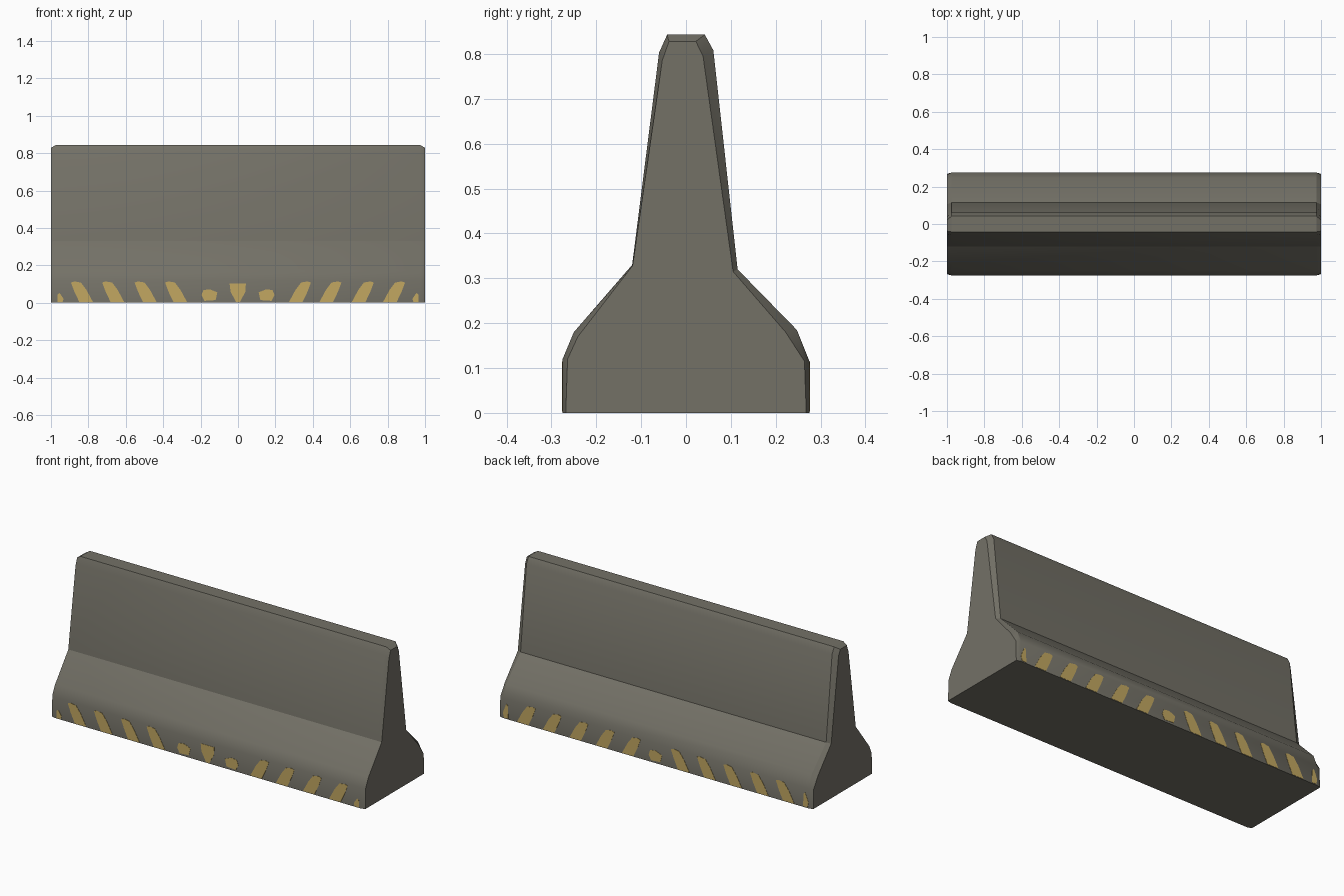
import bpy, bmesh, math

if "Cube" in bpy.data.objects:
    bpy.data.objects.remove(bpy.data.objects["Cube"])


def material(name, rgb):
    m = bpy.data.materials.new(name)
    m.diffuse_color = (*rgb, 1)
    m.use_nodes = True
    m.node_tree.nodes["Principled BSDF"].inputs["Base Color"].default_value = m.diffuse_color
    return m


concrete = material("concrete_grey", (0.172, 0.164, 0.134))
yellow = material("faded_yellow", (0.54, 0.39, 0.12))


def finish(bm, name, mat):
    bmesh.ops.recalc_face_normals(bm, faces=bm.faces)
    me = bpy.data.meshes.new(name)
    bm.to_mesh(me)
    bm.free()
    me.materials.append(mat)
    ob = bpy.data.objects.new(name, me)
    bpy.context.collection.objects.link(ob)
    return ob


# Barrier body: cross-section loops, slightly shrunk at the two ends
full = [(-0.275, 0), (-0.275, 0.12), (-0.25, 0.18), (-0.12, 0.33), (-0.06, 0.803), (-0.042, 0.843),
        (0.042, 0.843), (0.061, 0.808), (0.115, 0.32), (0.247, 0.185), (0.275, 0.115), (0.275, 0)]
end = [(-0.268, 0), (-0.264, 0.12), (-0.241, 0.17), (-0.119, 0.328), (-0.053, 0.785), (-0.038, 0.828),
       (0.022, 0.828), (0.038, 0.795), (0.105, 0.315), (0.222, 0.18), (0.264, 0.115), (0.268, 0)]
bm = bmesh.new()
rings = []
for x, prof in ((-1, end), (-0.975, full), (0.975, full), (1, end)):
    rings.append([bm.verts.new((x, y, z)) for y, z in prof])
n = len(full)
for a, b in zip(rings, rings[1:]):
    for i in range(n):
        j = (i + 1) % n
        bm.faces.new((a[i], a[j], b[j], b[i]))
bm.faces.new(rings[0])
bm.faces.new(rings[-1])
body = finish(bm, "barrier_body", concrete)
bpy.context.view_layer.objects.active = body
body.select_set(True)
bpy.ops.object.shade_smooth_by_angle(angle=math.radians(28))


# Painted hazard marks: thin plates on the vertical foot
def plate(bm, outline, side):
    y0, y1 = side * 0.273, side * 0.2765
    a = [bm.verts.new((x, y0, z)) for x, z in outline]
    b = [bm.verts.new((x, y1, z)) for x, z in outline]
    bm.faces.new(a)
    bm.faces.new(b)
    for i in range(len(a)):
        j = (i + 1) % len(a)
        bm.faces.new((a[i], a[j], b[j], b[i]))


stripe = [(-0.055, 0.003), (0.018, 0.003), (0.045, 0.06), (0.063, 0.108), (0.045, 0.114),
          (0.01, 0.108), (-0.02, 0.068)]
blob = [(-0.03, 0.014), (0.03, 0.01), (0.045, 0.04), (0.035, 0.068), (0.0, 0.072), (-0.04, 0.055)]
tip = [(-0.012, 0.003), (0.016, 0.003), (0.014, 0.045), (0.004, 0.052), (-0.018, 0.02)]
wedge = [(-0.01, 0.003), (0.01, 0.003), (0.04, 0.06), (0.042, 0.103), (-0.045, 0.103), (-0.04, 0.06)]


def place(bm, shape, x, lean, side):
    plate(bm, [(x + lean * px, pz) for px, pz in shape], side)


# Front marks fan outward from the middle
bm = bmesh.new()
place(bm, wedge, 0, 1, -1)
for s in (-1, 1):
    for x in (0.327, 0.49, 0.663, 0.83):
        place(bm, stripe, s * x, s, -1)
    place(bm, blob, s * 0.15, s, -1)
    place(bm, tip, s * 0.95, s, -1)
finish(bm, "front_hazard_stripes", yellow)

# Back marks lean toward the middle
bm = bmesh.new()
place(bm, blob, 0, 1, 1)
for s in (-1, 1):
    for x in (0.16, 0.327, 0.495, 0.665, 0.83):
        place(bm, stripe, s * x, -s, 1)
    place(bm, [(px, pz * 1.7) for px, pz in tip], s * 0.957, -s, 1)
finish(bm, "back_hazard_stripes", yellow)
